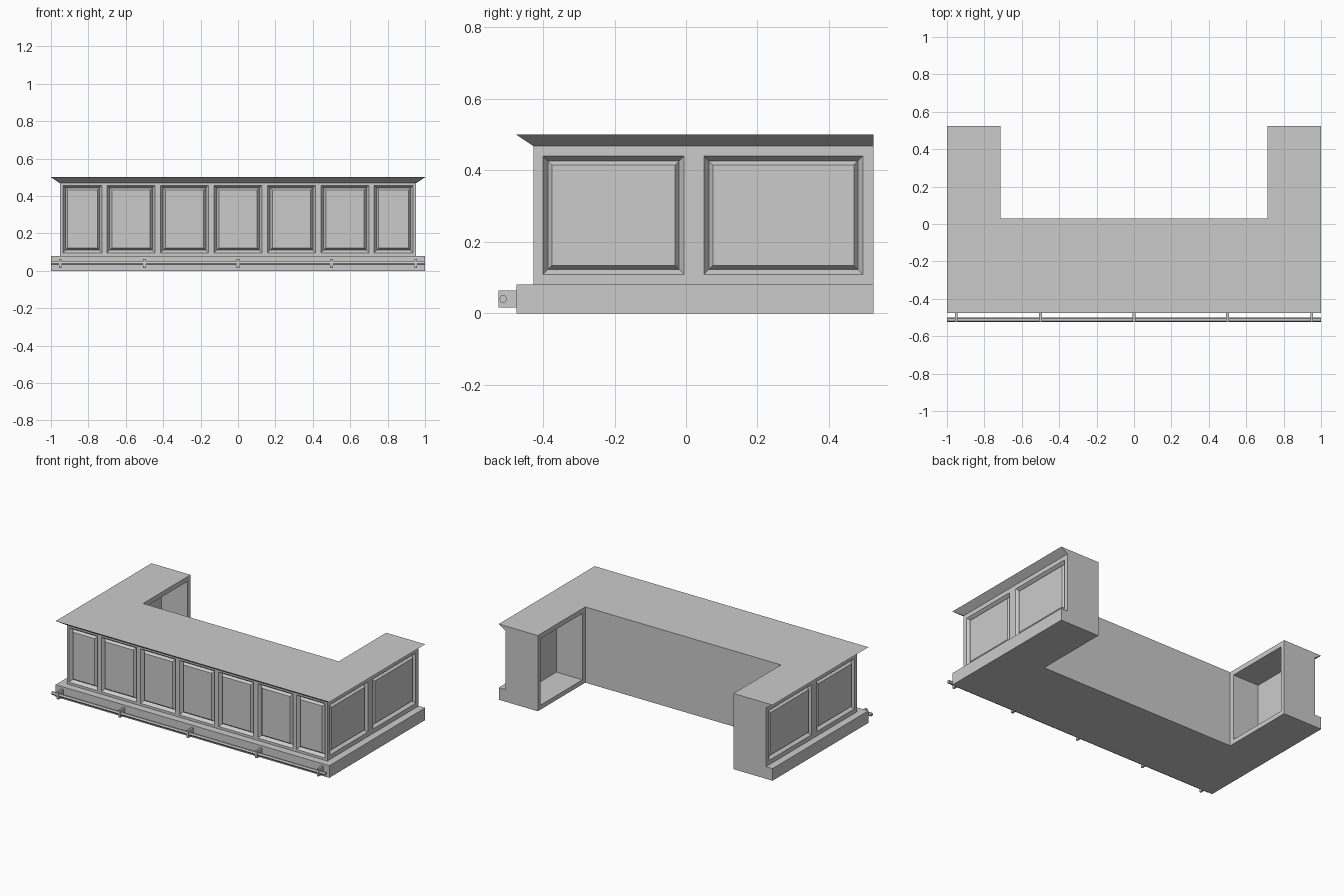
import bpy, bmesh, math
from mathutils import Vector

if "Cube" in bpy.data.objects:
    bpy.data.objects.remove(bpy.data.objects["Cube"])

BACK, FRONT = 0.525, -0.475
INNER_X, INNER_Y = 0.715, 0.03


def finish(name, bm):
    bmesh.ops.recalc_face_normals(bm, faces=bm.faces[:])
    mesh = bpy.data.meshes.new(name)
    bm.to_mesh(mesh)
    bm.free()
    ob = bpy.data.objects.new(name, mesh)
    bpy.context.collection.objects.link(ob)
    return ob


def u_ring(inset):
    x, y = 1 - inset, FRONT + inset
    return [(-x, y), (x, y), (x, BACK), (INNER_X, BACK), (INNER_X, INNER_Y),
            (-INNER_X, INNER_Y), (-INNER_X, BACK), (-x, BACK)]


def u_prism(z0, inset0, z1, inset1):
    """U-shaped block whose outer sides may slope."""
    bm = bmesh.new()
    low = [bm.verts.new((x, y, z0)) for x, y in u_ring(inset0)]
    high = [bm.verts.new((x, y, z1)) for x, y in u_ring(inset1)]
    bm.faces.new(low[::-1])
    bm.faces.new(high)
    for i in range(8):
        j = (i + 1) % 8
        bm.faces.new((low[i], low[j], high[j], high[i]))
    bmesh.ops.recalc_face_normals(bm, faces=bm.faces[:])
    return bm


def box(name, lo, hi):
    bm = bmesh.new()
    bmesh.ops.create_cube(bm, size=1)
    for v in bm.verts:
        v.co = Vector([(a + b) / 2 + c * (b - a) for a, b, c in zip(lo, hi, v.co)])
    return finish(name, bm)


def wall_faces(bm, normal):
    bm.normal_update()
    return [f for f in bm.faces if f.normal.dot(normal) > 0.99
            and f.calc_center_median().dot(normal) > 0.4]


def add_panels(bm, normal, axis, spans, z_span):
    """Split one outer wall and sink a raised-field panel into each span."""
    cuts = [(axis, v) for s in spans for v in s] + [(2, v) for v in z_span]
    for ax, v in cuts:
        co, no = Vector(), Vector()
        co[ax], no[ax] = v, 1
        faces = wall_faces(bm, normal)
        geom = faces + list({e for f in faces for e in f.edges}) \
            + list({v for f in faces for v in f.verts})
        bmesh.ops.bisect_plane(bm, geom=geom, dist=1e-5, plane_co=co, plane_no=no)
    panels = []
    for f in wall_faces(bm, normal):
        c = f.calc_center_bounds()
        if z_span[0] < c.z < z_span[1] and any(a < c[axis] < b for a, b in spans):
            panels.append(f)
    bmesh.ops.inset_individual(bm, faces=panels, thickness=0.02, depth=-0.02)
    bmesh.ops.inset_individual(bm, faces=panels, thickness=0.016, depth=0.015)


# plinth and counter top with sloping underside
plinth = finish("plinth", u_prism(0, 0, 0.08, 0))
finish("counter_top", u_prism(0.468, 0.048, 0.5, 0))

# panelled body
bm = u_prism(0.08, 0.048, 0.468, 0.048)
front_spans = [(-0.936, -0.727)] + [(c - 0.128, c + 0.128) for c in
               (-0.572, -0.286, 0, 0.286, 0.572)] + [(0.727, 0.936)]
add_panels(bm, Vector((0, -1, 0)), 0, front_spans, (0.096, 0.456))
side_spans = [(-0.40, -0.005), (0.05, 0.495)]
for s in (-1, 1):
    add_panels(bm, Vector((s, 0, 0)), 1, side_spans, (0.109, 0.44))
body = finish("panelled_body", bm)

# open cubbies on the inner faces of both wings
for side, s in (("left", -1), ("right", 1)):
    xs = sorted((s * 0.69, s * 0.905))
    cutter = box(side + "_cubby_cutter", (xs[0], 0.06, 0.03), (xs[1], 0.495, 0.48))
    cutter.hide_render = True
    cutter.display_type = 'WIRE'
    for ob in (plinth, body):
        mod = ob.modifiers.new(side + "_cubby", 'BOOLEAN')
        mod.operation = 'DIFFERENCE'
        mod.solver = 'EXACT'
        mod.object = cutter

# foot rail and its brackets
bpy.ops.mesh.primitive_cylinder_add(vertices=6, radius=0.011, depth=2,
                                    location=(0, -0.512, 0.04),
                                    rotation=(0, math.pi / 2, 0))
bpy.context.object.name = "foot_rail"
for i, x in enumerate((-0.95, -0.5, 0, 0.5, 0.95)):
    box(f"rail_bracket_{i + 1}", (x - 0.007, -0.525, 0.016), (x + 0.007, FRONT, 0.064))
